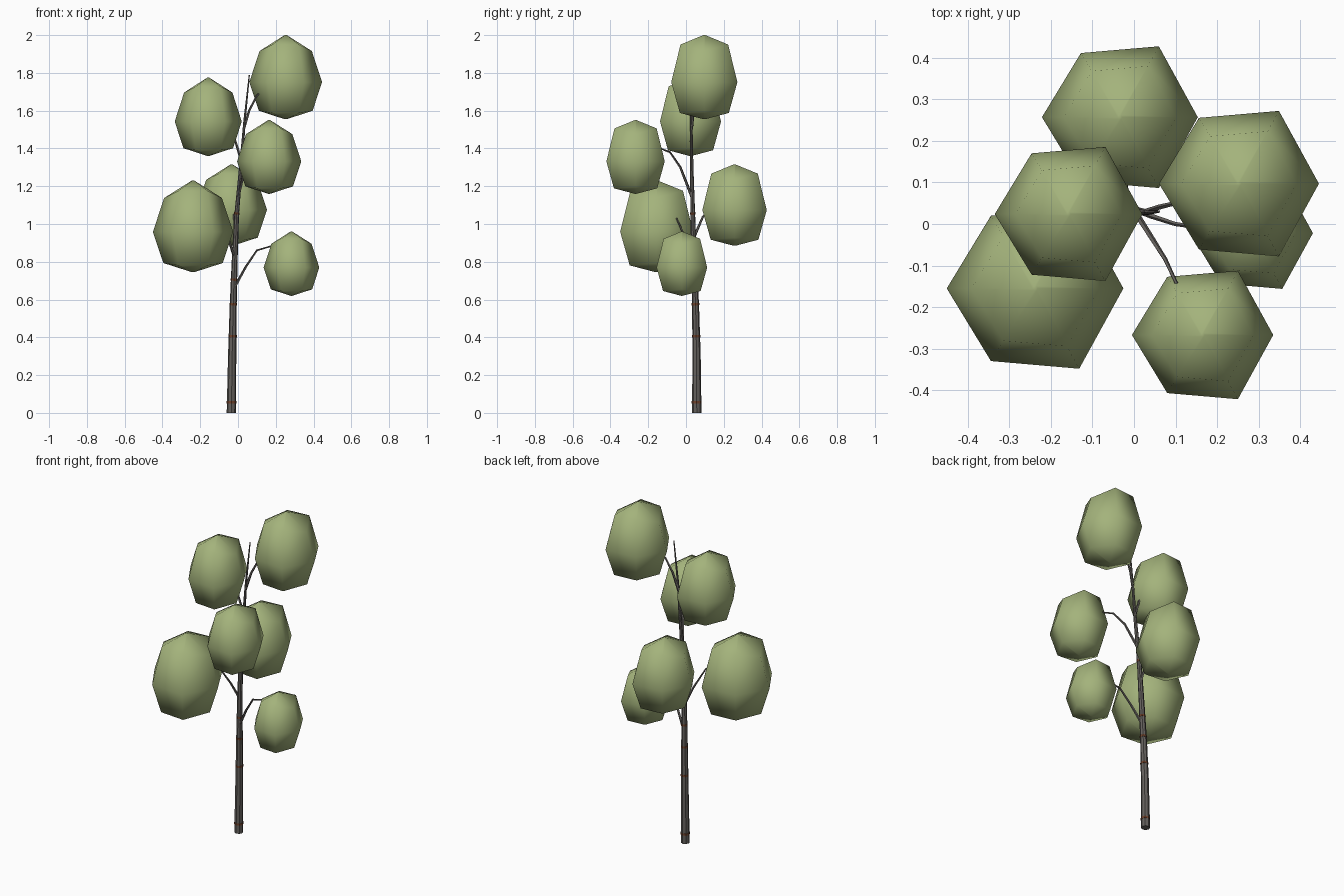
import bpy
import bmesh
from math import sin, cos, tau
from mathutils import Vector

if "Cube" in bpy.data.objects:
    bpy.data.objects.remove(bpy.data.objects["Cube"], do_unlink=True)


def make_material(name, rgb):
    mat = bpy.data.materials.new(name)
    mat.use_nodes = True
    mat.diffuse_color = (*rgb, 1)
    mat.node_tree.nodes["Principled BSDF"].inputs["Base Color"].default_value = (*rgb, 1)
    return mat


leaf_green = make_material("leaf green", (0.37, 0.45, 0.20))
bark_grey = make_material("bark grey", (0.13, 0.12, 0.11))
bark_rust = make_material("bark rust", (0.16, 0.055, 0.025))


def skin_rings(name, rings, mat, angle):
    """Bridge a stack of equal rings (lists of points) and close both ends."""
    bm = bmesh.new()
    loops = [[bm.verts.new(p) for p in ring] for ring in rings]
    n = len(loops[0])
    for low, high in zip(loops, loops[1:]):
        for i in range(n):
            j = (i + 1) % n
            bm.faces.new((low[i], low[j], high[j], high[i]))
    for end in (loops[0], loops[-1]):
        bmesh.ops.poke(bm, faces=[bm.faces.new(end)])
    bmesh.ops.recalc_face_normals(bm, faces=bm.faces)
    mesh = bpy.data.meshes.new(name)
    bm.to_mesh(mesh)
    bm.free()
    mesh.materials.append(mat)
    obj = bpy.data.objects.new(name, mesh)
    bpy.context.collection.objects.link(obj)
    bpy.ops.object.select_all(action="DESELECT")
    obj.select_set(True)
    bpy.context.view_layer.objects.active = obj
    bpy.ops.object.shade_smooth_by_angle(angle=angle)
    return obj


def tube(name, path, r0, r1, sides, mat, power=1.0):
    """Tapered tube along a path of points."""
    pts = [Vector(p) for p in path]
    rings = []
    for k, p in enumerate(pts):
        along = (pts[min(k + 1, len(pts) - 1)] - pts[max(k - 1, 0)]).normalized()
        side = along.cross(Vector((0, 1, 0))).normalized()
        other = along.cross(side)
        r = r0 + (r1 - r0) * (k / (len(pts) - 1)) ** power
        rings.append([p + r * (cos(tau * i / sides) * side + sin(tau * i / sides) * other)
                      for i in range(sides)])
    return skin_rings(name, rings, mat, 0.6)


def leaf_clump(name, centre, radius, bottom, top):
    """Six-sided faceted ball, flatter underneath, with soft shading."""
    cx, cy = centre
    height = top - bottom
    rings = []
    # ring: height share, radius share, lift of the front and back corners
    for z, r, lift in ((0.0, 0.03, 0), (0.10, 0.74, -0.03), (0.44, 1.0, 0),
                       (0.81, 0.72, 0.09), (1.0, 0.03, 0)):
        ring = []
        for i in range(6):
            a = tau * i / 6
            skew = 0.05 * sin(2 * a)
            ring.append((cx + radius * r * cos(a),
                         cy + radius * r * (sin(a) + skew),
                         bottom + height * (z + lift * abs(sin(a)))))
        rings.append(ring)
    return skin_rings(name, rings, leaf_green, 1.2)


# Trunk: slightly bent, tapering to a thin tip
trunk = [(-0.035, 0.057, 0), (-0.031, 0.056, 0.3), (-0.026, 0.051, 0.55),
         (-0.018, 0.043, 0.8), (-0.007, 0.036, 1.05), (0.015, 0.03, 1.3),
         (0.035, 0.028, 1.55), (0.06, 0.03, 1.79)]
tube("trunk", trunk, 0.025, 0.003, 8, bark_grey)


def trunk_at(z):
    for k, (a, b) in enumerate(zip(trunk, trunk[1:])):
        if a[2] <= z <= b[2]:
            t = (z - a[2]) / (b[2] - a[2])
            return Vector(a).lerp(Vector(b), t), 0.025 - 0.022 * (k + t) / 7


# Rusty bark collars
for z in (0.05, 0.4, 0.57, 0.7, 1.05):
    low, r = trunk_at(z)
    high, _ = trunk_at(z + 0.012)
    tube("bark_collar", [low, high], r + 0.002, r + 0.002, 8, bark_rust)

# Branches reaching into each clump
branches = {
    "lower_left_branch": [(-0.02, 0.045, 0.66), (0.04, 0.02, 0.77),
                          (0.10, 0.0, 0.86), (0.2, -0.015, 0.89)],
    "lower_right_branch": [(-0.018, 0.042, 0.82), (-0.05, 0.0, 0.92), (-0.10, -0.05, 1.03)],
    "back_branch": [(-0.012, 0.038, 0.92), (-0.02, 0.09, 1.04), (-0.03, 0.16, 1.1)],
    "front_branch": [(0.0, 0.032, 1.14), (0.04, -0.03, 1.3),
                     (0.075, -0.085, 1.38), (0.11, -0.16, 1.41)],
    "upper_right_branch": [(0.017, 0.03, 1.34), (-0.02, 0.025, 1.46), (-0.08, 0.02, 1.52)],
    "top_branch": [(0.03, 0.029, 1.5), (0.06, 0.04, 1.6), (0.10, 0.05, 1.68), (0.15, 0.06, 1.72)],
}
for name, path in branches.items():
    tube(name, path, 0.008, 0.004, 5, bark_grey)

# Foliage clumps
leaf_clump("top_leaves", (0.2525, 0.097), 0.1925, 1.555, 2.0)
leaf_clump("upper_right_leaves", (-0.1575, 0.024), 0.1775, 1.36, 1.775)
leaf_clump("front_leaves", (0.165, -0.267), 0.17, 1.16, 1.55)
leaf_clump("lower_right_leaves", (-0.238, -0.155), 0.2125, 0.745, 1.23)
leaf_clump("back_leaves", (-0.034, 0.257), 0.1875, 0.885, 1.315)
leaf_clump("lower_left_leaves", (0.283, -0.022), 0.1475, 0.62, 0.96)
